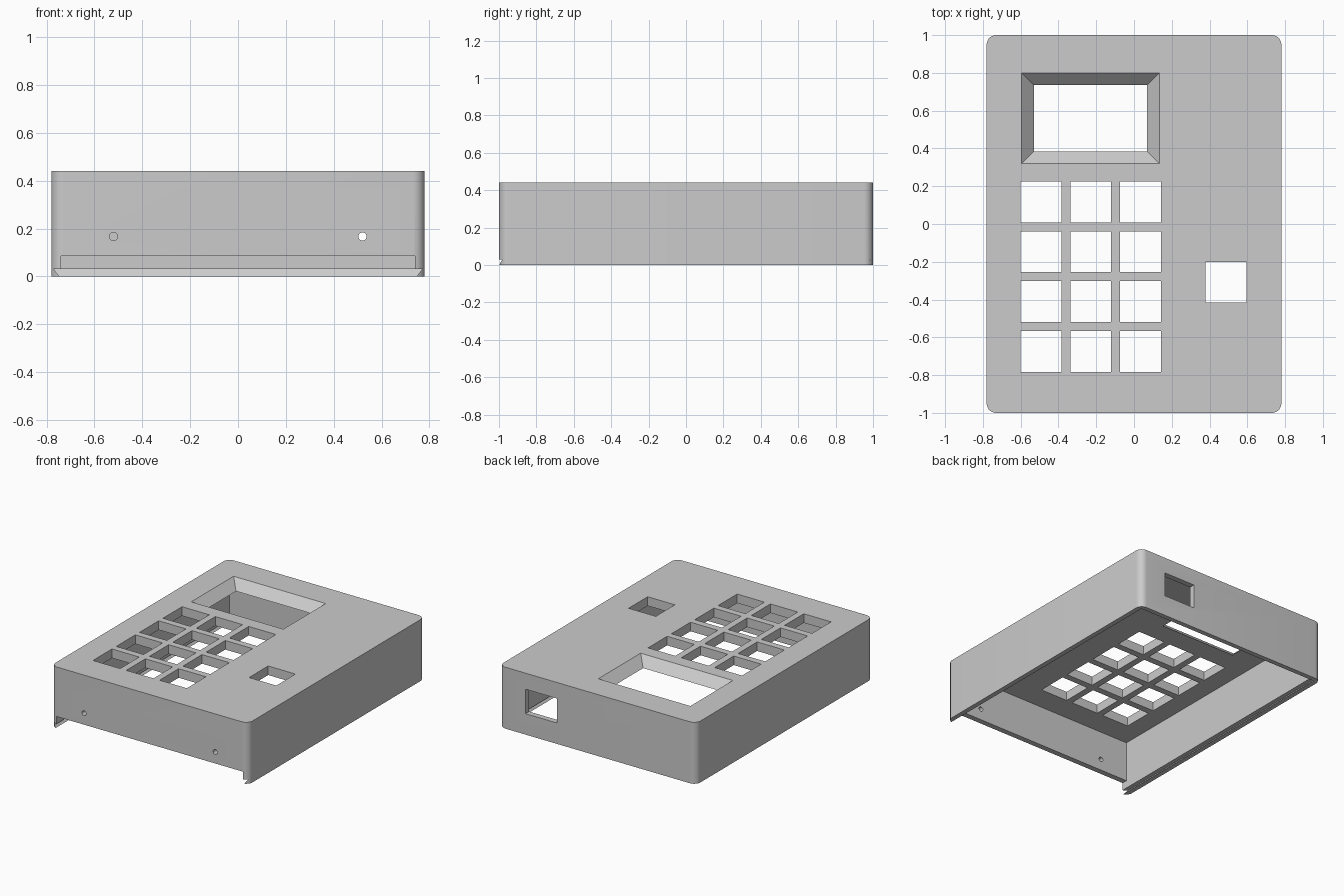
import bpy
import bmesh
import math
from mathutils import Vector

cube = bpy.data.objects.get("Cube")
if cube:
    bpy.data.objects.remove(cube, do_unlink=True)

HALF_X, HALF_Y, HEIGHT = 0.78, 1.0, 0.44
WALL = 0.04
CEILING = 0.375          # underside of the top plate

grey = bpy.data.materials.new("plain grey plastic")
grey.use_nodes = True
grey.diffuse_color = (0.6, 0.6, 0.6, 1)
grey.node_tree.nodes["Principled BSDF"].inputs["Base Color"].default_value = (0.6, 0.6, 0.6, 1)


def add_object(name, bm):
    bmesh.ops.recalc_face_normals(bm, faces=bm.faces)
    mesh = bpy.data.meshes.new(name)
    bm.to_mesh(mesh)
    bm.free()
    mesh.materials.append(grey)
    obj = bpy.data.objects.new(name, mesh)
    bpy.context.collection.objects.link(obj)
    return obj


def frustum(name, low, high, z0, z1):
    """Block between two rectangles (x0, x1, y0, y1) at heights z0 and z1."""
    bm = bmesh.new()
    rings = []
    for (x0, x1, y0, y1), z in ((low, z0), (high, z1)):
        corners = ((x0, y0), (x1, y0), (x1, y1), (x0, y1))
        rings.append([bm.verts.new((x, y, z)) for x, y in corners])
    for ring in rings:
        bm.faces.new(ring)
    for i in range(4):
        j = (i + 1) % 4
        bm.faces.new((rings[0][i], rings[0][j], rings[1][j], rings[1][i]))
    return add_object(name, bm)


def box(name, x0, x1, y0, y1, z0, z1):
    rect = (x0, x1, y0, y1)
    return frustum(name, rect, rect, z0, z1)


def grow(rect, d):
    return (rect[0] - d, rect[1] + d, rect[2] - d, rect[3] + d)


def cut(target, cutter):
    """Subtract the cutter from the target and discard it."""
    cutter.hide_render = True
    mod = target.modifiers.new("cut", 'BOOLEAN')
    mod.operation = 'DIFFERENCE'
    mod.solver = 'EXACT'
    mod.object = cutter
    bpy.ops.object.select_all(action='DESELECT')
    bpy.context.view_layer.objects.active = target
    target.select_set(True)
    bpy.ops.object.modifier_apply(modifier=mod.name)
    bpy.data.objects.remove(cutter, do_unlink=True)


# Outer case with rounded upright corners
case = box("keypad_case", -HALF_X, HALF_X, -HALF_Y, HALF_Y, 0, HEIGHT)
bm = bmesh.new()
bm.from_mesh(case.data)
upright = [e for e in bm.edges if abs(e.verts[0].co.z - e.verts[1].co.z) > 0.1]
bmesh.ops.bevel(bm, geom=upright, offset=0.05, segments=8, profile=0.5, affect='EDGES')
bm.to_mesh(case.data)
bm.free()

# Hollow interior, open at the bottom
inner_x, inner_y = HALF_X - WALL, HALF_Y - WALL
cut(case, box("interior", -inner_x, inner_x, -inner_y, inner_y, -0.1, CEILING))

# Lid entrance in the front wall and dovetail groove for the sliding lid
cut(case, box("lid_entrance", -inner_x, inner_x, -1.1, -0.9, -0.1, 0.085))
cut(case, frustum("lid_groove", (-0.745, 0.745, -1.1, 0.965),
                  (-0.77, 0.77, -1.1, 0.985), -0.001, 0.03))

# Display window with sloping sides
window = (-0.53, 0.07, 0.385, 0.735)
slope = HEIGHT - CEILING
cut(case, frustum("display_window", grow(window, -0.01), grow(window, slope + 0.01),
                  CEILING - 0.01, HEIGHT + 0.01))

# Key openings, three columns by four rows, and the single side opening
KEY, PITCH = 0.108, 0.264
centres = [Vector((-0.493 + c * PITCH, 0.117 - r * PITCH)) for c in range(3) for r in range(4)]
centres.append(Vector((0.487, -0.308)))
for p in centres:
    cut(case, box("key_opening", p.x - KEY, p.x + KEY, p.y - KEY, p.y + KEY, 0.3, 0.5))

# Socket opening in the back wall
cut(case, box("socket_opening", 0.32, 0.57, 0.9, 1.1, 0.15, 0.325))

# Screw holes in the front wall
for side in (-1, 1):
    bm = bmesh.new()
    bmesh.ops.create_cone(bm, cap_ends=True, segments=24, radius1=0.017, radius2=0.017, depth=0.2)
    hole = add_object("screw_hole", bm)
    hole.rotation_euler.x = math.pi / 2
    hole.location = (side * 0.52, -0.98, 0.167)
    bpy.context.view_layer.update()
    cut(case, hole)

# Smooth the rounded corners, keep the edges sharp
bpy.ops.object.select_all(action='DESELECT')
case.select_set(True)
bpy.context.view_layer.objects.active = case
bpy.ops.object.shade_smooth_by_angle(angle=math.radians(30))
